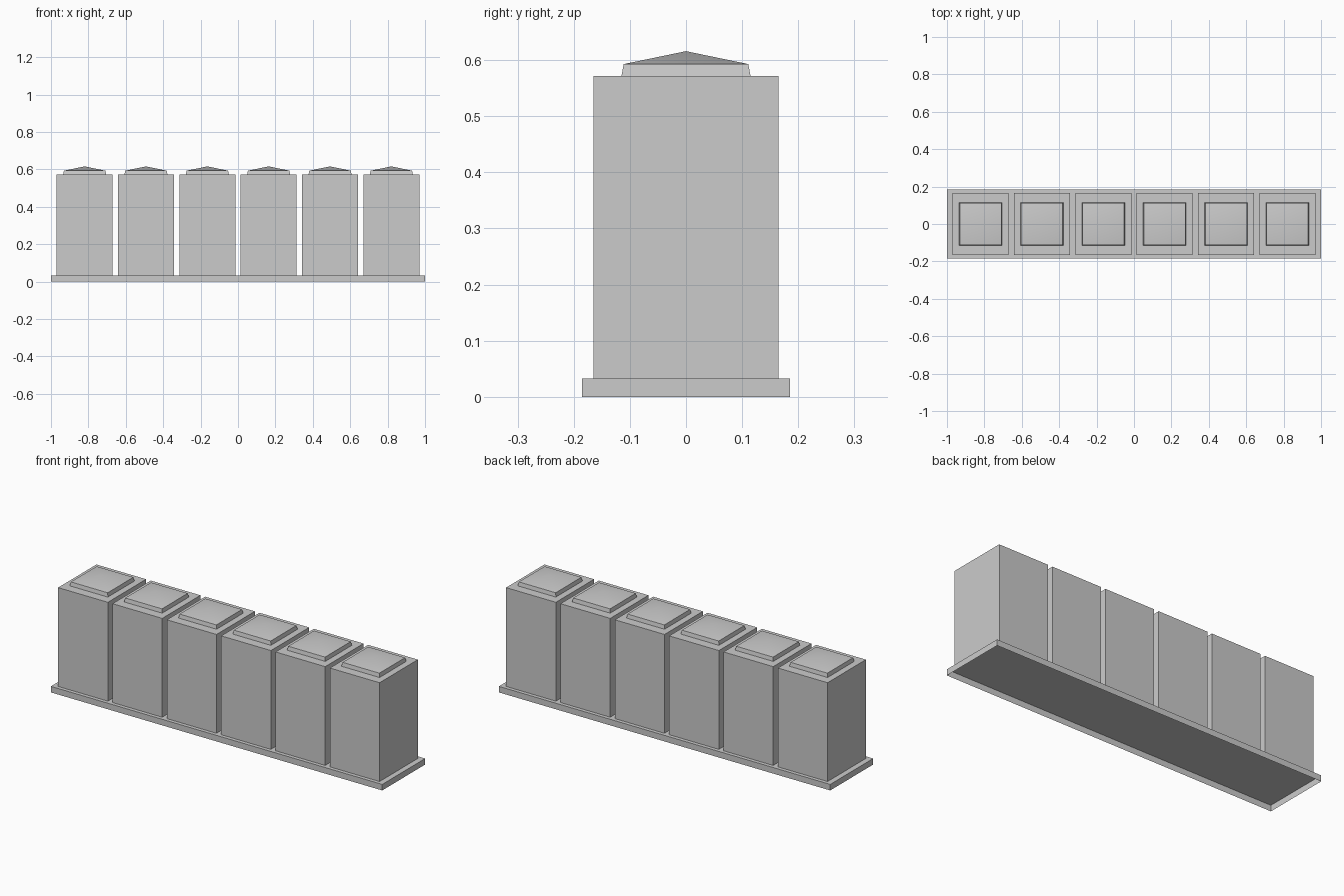
import bpy
import bmesh

cube = bpy.data.objects.get("Cube")
if cube:
    bpy.data.objects.remove(cube, do_unlink=True)

COLOUR = (0.6, 0.6, 0.6, 1)
grey = bpy.data.materials.new("light_grey")
grey.use_nodes = True
grey.diffuse_color = COLOUR
grey.node_tree.nodes["Principled BSDF"].inputs["Base Color"].default_value = COLOUR


def stack(name, x, rings, apex=None, closed_top=True):
    """Loft rectangular rings (half_x, half_y, z), ending in a flat top or an apex."""
    bm = bmesh.new()
    loops = [[bm.verts.new((sx * hx, sy * hy, z))
              for sx, sy in ((-1, -1), (1, -1), (1, 1), (-1, 1))]
             for hx, hy, z in rings]
    for low, high in zip(loops, loops[1:]):
        for i in range(4):
            j = (i + 1) % 4
            bm.faces.new((low[i], low[j], high[j], high[i]))
    top = loops[-1]
    if apex is not None:
        tip = bm.verts.new((0, 0, apex))
        for i in range(4):
            bm.faces.new((top[i], top[(i + 1) % 4], tip))
    elif closed_top:
        bm.faces.new(top)
    mesh = bpy.data.meshes.new(name)
    bm.to_mesh(mesh)
    bm.free()
    mesh.materials.append(grey)
    obj = bpy.data.objects.new(name, mesh)
    obj.location.x = x
    bpy.context.collection.objects.link(obj)
    return obj


# Shallow plinth, hollow underneath
BASE_TOP, BOX_TOP = 0.033, 0.572
stack("base_tray", 0, [(1, 0.185, 0), (1, 0.185, BASE_TOP)])

# Row of six cabinets, each with a low pyramid cap
for n in range(6):
    x = (n - 2.5) * 0.328
    stack(f"cabinet_{n + 1}", x, [(0.15, 0.165, BASE_TOP), (0.15, 0.165, BOX_TOP)])
    cap = stack(f"cap_{n + 1}", x,
                [(0.115, 0.115, BOX_TOP), (0.111, 0.111, 0.593)], apex=0.616)
    # Soft shading across the pyramid, crisp rim
    bpy.ops.object.select_all(action="DESELECT")
    cap.select_set(True)
    bpy.context.view_layer.objects.active = cap
    bpy.ops.object.shade_smooth_by_angle()
